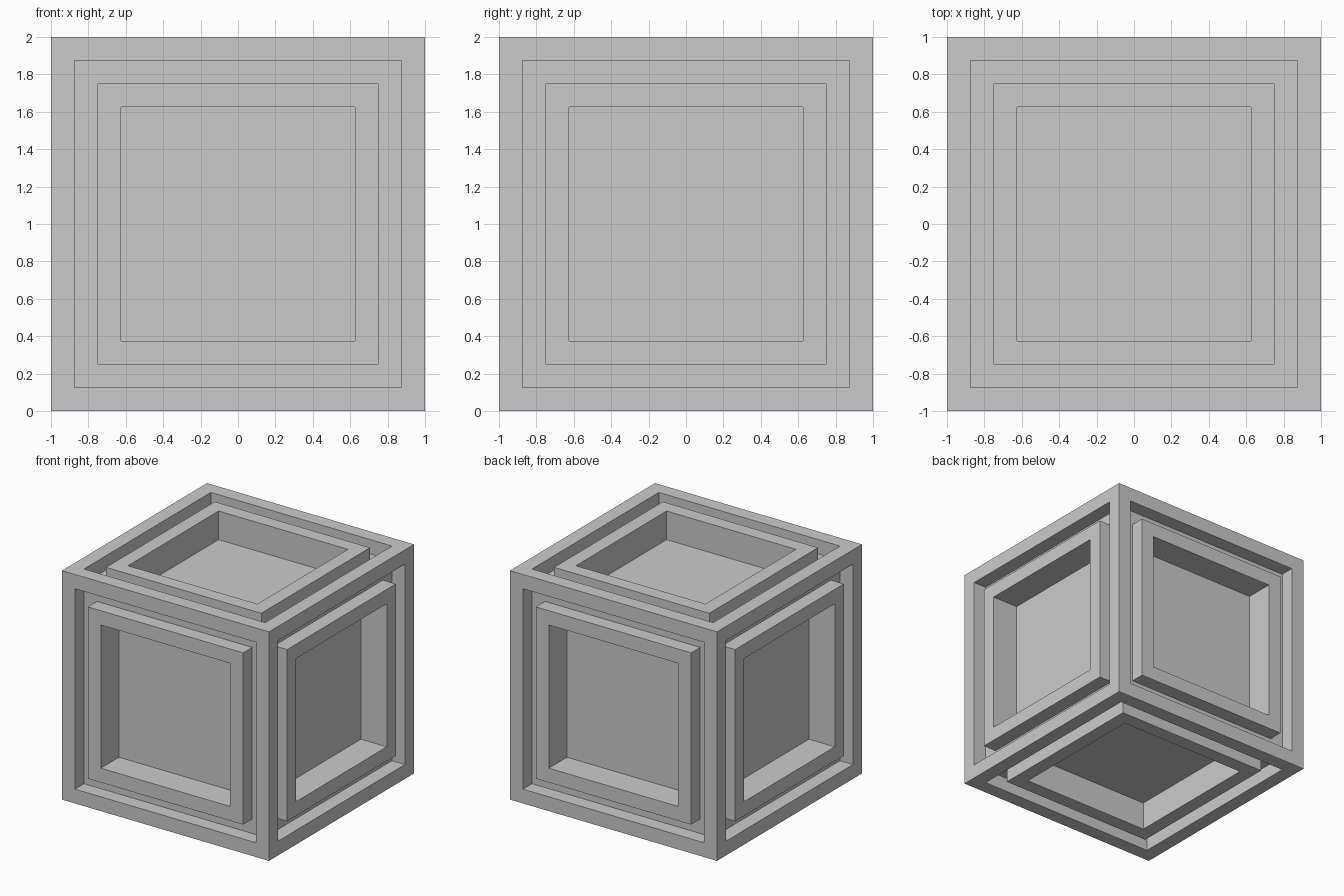
import bpy
import bmesh

default = bpy.data.objects.get("Cube")
if default:
    bpy.data.objects.remove(default, do_unlink=True)

# Plain grey material
GREY = (0.6, 0.6, 0.6, 1.0)
grey = bpy.data.materials.new("plain_grey")
grey.use_nodes = True
grey.diffuse_color = GREY
grey.node_tree.nodes["Principled BSDF"].inputs["Base Color"].default_value = GREY

STEP = 0.125  # width of the frame, groove and raised rim

# Crate body: every side gets a frame, a groove, a raised rim and a deep panel
bm = bmesh.new()
bmesh.ops.create_cube(bm, size=2)
bmesh.ops.translate(bm, verts=bm.verts, vec=(0, 0, 1))
sides = bm.faces[:]
for depth in (-STEP, STEP, -2 * STEP):
    bmesh.ops.inset_individual(bm, faces=sides, thickness=STEP, use_even_offset=True)
    bmesh.ops.inset_individual(bm, faces=sides, thickness=0, depth=depth)

mesh = bpy.data.meshes.new("crate")
bm.to_mesh(mesh)
bm.free()
mesh.materials.append(grey)
crate = bpy.data.objects.new("crate", mesh)
bpy.context.collection.objects.link(crate)
